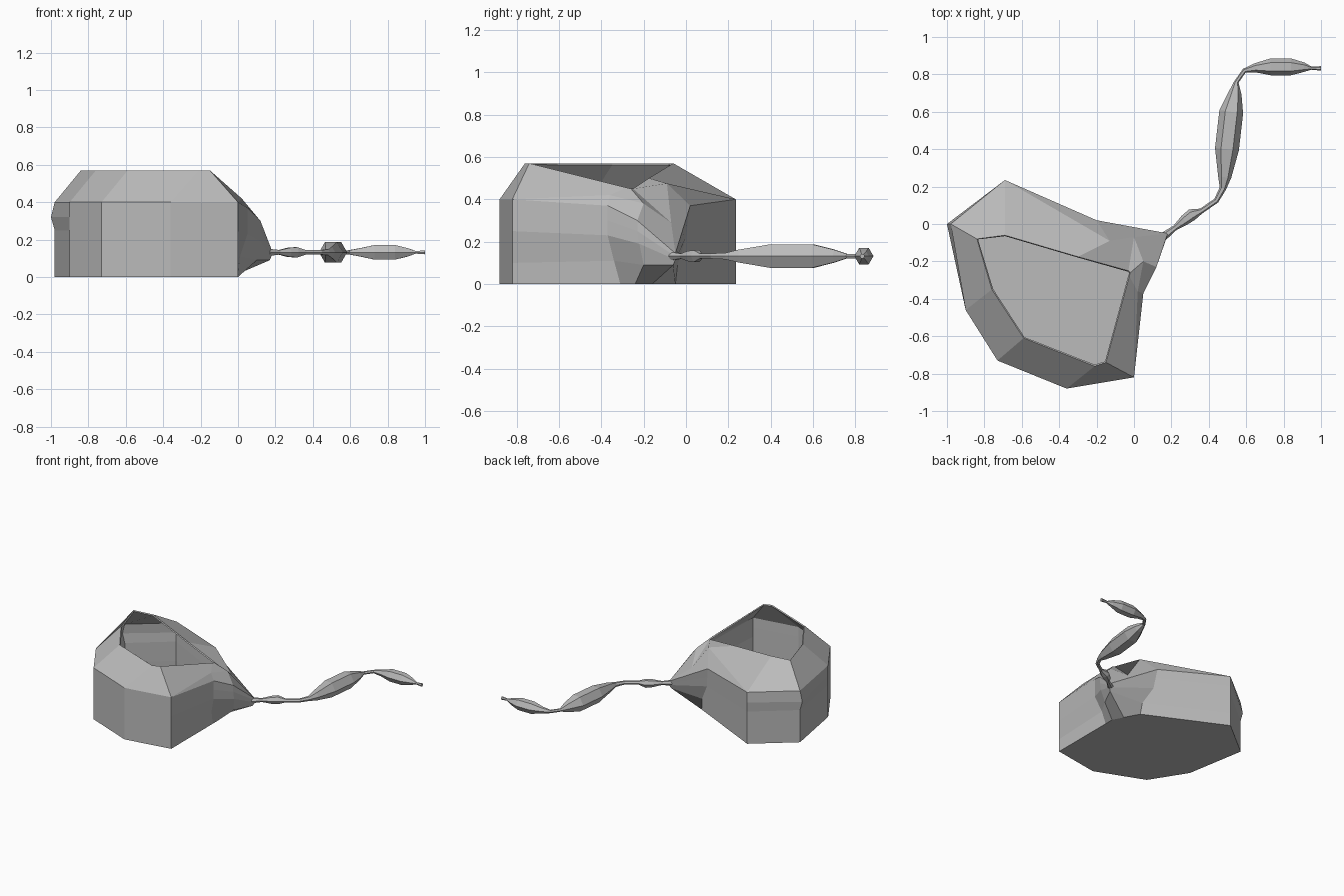
import bpy, bmesh, math
from mathutils import Vector

if "Cube" in bpy.data.objects:
    bpy.data.objects.remove(bpy.data.objects["Cube"])

grey = bpy.data.materials.new("plain grey")
grey.diffuse_color = (0.5, 0.5, 0.5, 1)
grey.use_nodes = True
grey.node_tree.nodes["Principled BSDF"].inputs["Base Color"].default_value = grey.diffuse_color


def finish(name, bm):
    me = bpy.data.meshes.new(name)
    bm.to_mesh(me)
    bm.free()
    ob = bpy.data.objects.new(name, me)
    me.materials.append(grey)
    bpy.context.collection.objects.link(ob)
    return ob


def skin(bm, rings, flip=False):
    for a, b in zip(rings, rings[1:]):
        n = len(a)
        for i in range(n):
            j = (i + 1) % n
            f = (a[i], b[i], b[j], a[j])
            bm.faces.new(f[::-1] if flip else f)


# Open pouch: footprint of the main wall, plus a pinched spout per level
wall = [(0, -.82), (-.36, -.88), (-.73, -.73), (-.9, -.46), (-.98, 0), (-.69, .235)]
spouts = [
    (0,   [(-.1, -.05, 0), (-.04, -.16, 0), (0, -.24, 0), (0, -.31, 0)]),
    (.1,  [(-.11, -.04, .09), (.17, -.06, .09), (.1, -.2, .09), (.01, -.34, .11)]),
    (.25, [(-.18, 0, .22), (.18, -.05, .115), (.12, -.22, .19), (.05, -.37, .23)]),
    (.32, [(-.19, .01, .3), (.182, -.05, .13), (.12, -.23, .25), (.05, -.37, .3)]),
    (.4,  [(-.2, .02, .37), (.18, -.05, .145), (.12, -.23, .30), (.05, -.37, .37)]),
    (.4,  [(-.13, -.09, .475), (0, -.07, .29), (.05, -.2, .38), (.02, -.36, .42)]),
]
levels = [[(x - (.02 if z == .32 and i == 4 else 0), y, z) for i, (x, y) in enumerate(wall)] + s
          for z, s in spouts]
# Rim of the opening, dipping at the spout
levels.append([(-.15, -.74, .57), (-.21, -.76, .57), (-.59, -.61, .57), (-.76, -.35, .57),
               (-.84, -.08, .57), (-.69, -.06, .57), (-.3, -.175, .50),
               (-.03, -.25, .45), (-.02, -.26, .45), (-.025, -.28, .455)])
bm = bmesh.new()
rings = [[bm.verts.new(p) for p in lv] for lv in levels]
skin(bm, rings)
bm.faces.new(rings[0])
bmesh.ops.remove_doubles(bm, verts=bm.verts, dist=.001)
pouch = finish("pouch", bm)
mod = pouch.modifiers.new("thickness", "SOLIDIFY")
mod.thickness = .01
mod.offset = -1

# Tail: x, y, radius along a winding path with three swellings
path = [(.16, -.065, .022), (.22, -.02, .014), (.27, .02, .028), (.31, .05, .032),
        (.36, .07, .014), (.44, .125, .014), (.475, .19, .018), (.485, .25, .035),
        (.497, .4, .064), (.52, .6, .064), (.54, .7, .035), (.548, .76, .012),
        (.59, .82, .012), (.65, .835, .025), (.73, .84, .045), (.84, .84, .045),
        (.91, .838, .025), (.95, .833, .008), (1, .832, .012)]
bm = bmesh.new()
rings = []
for k, (x, y, r) in enumerate(path):
    a, b = path[max(k - 1, 0)], path[min(k + 1, len(path) - 1)]
    t = Vector((b[0] - a[0], b[1] - a[1], 0)).normalized()
    if k == len(path) - 1:
        t = Vector((1, 0, 0))
    side = Vector((t.y, -t.x, 0))
    ring = []
    for i in range(6):
        w = math.tau * i / 6
        ring.append(bm.verts.new(Vector((x, y, .132)) + side * r * math.cos(w)
                                 + Vector((0, 0, r * math.sin(w)))))
    rings.append(ring)
skin(bm, rings)
bm.faces.new(rings[0])
bm.faces.new(rings[-1])
bmesh.ops.recalc_face_normals(bm, faces=bm.faces)
finish("tail", bm)
